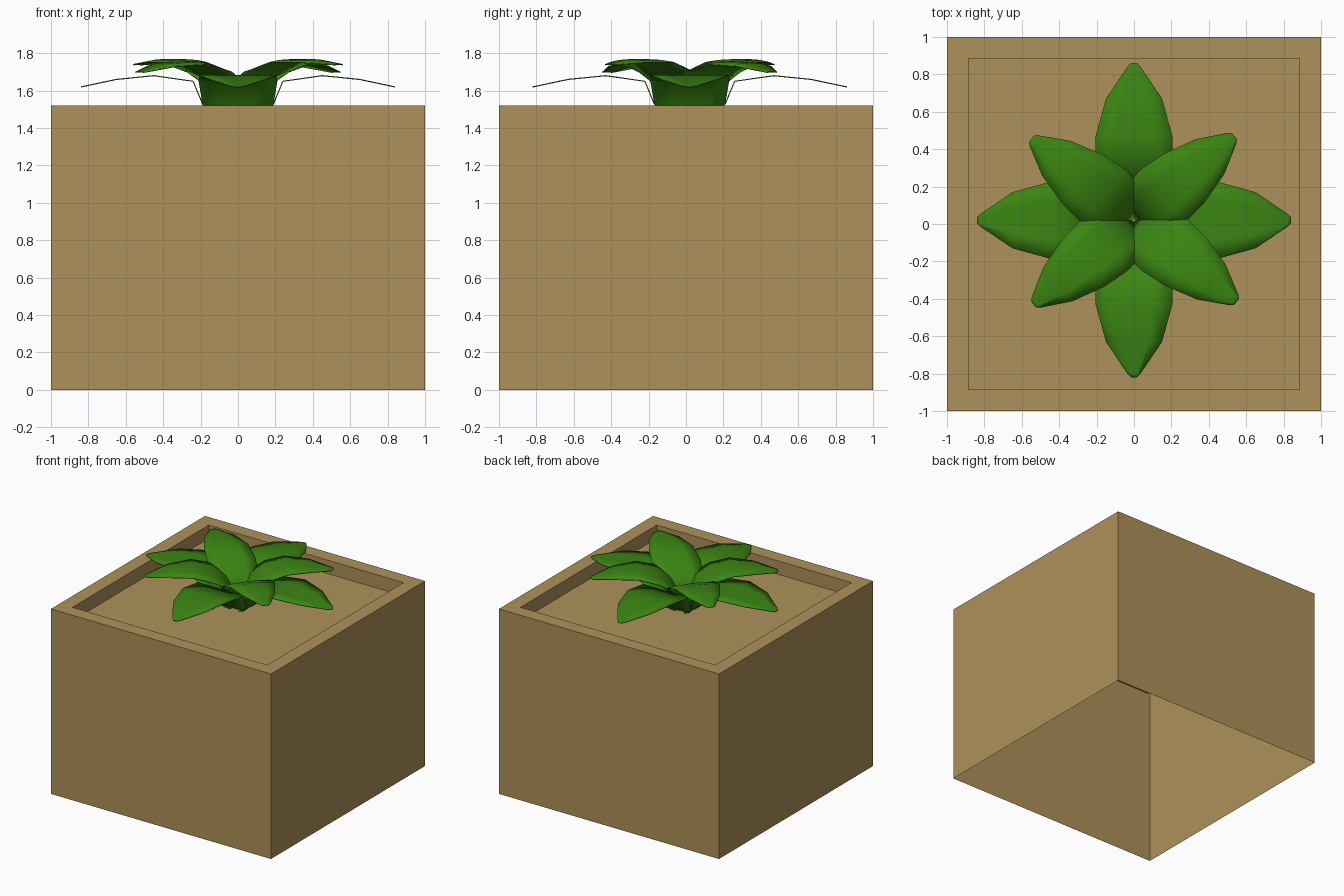
import bpy, bmesh, math
from mathutils import Matrix

if "Cube" in bpy.data.objects:
    bpy.data.objects.remove(bpy.data.objects["Cube"])


def material(name, color):
    m = bpy.data.materials.new(name)
    m.diffuse_color = (*color, 1)
    m.use_nodes = True
    m.node_tree.nodes["Principled BSDF"].inputs["Base Color"].default_value = m.diffuse_color
    return m


BROWN = material("tan wood", (0.423, 0.283, 0.102))
GREEN = material("leaf green", (0.044, 0.235, 0.006))


def finish(bm, name, mat):
    bmesh.ops.recalc_face_normals(bm, faces=bm.faces)
    me = bpy.data.meshes.new(name)
    bm.to_mesh(me)
    bm.free()
    me.materials.append(mat)
    ob = bpy.data.objects.new(name, me)
    bpy.context.collection.objects.link(ob)
    return ob


# Planter box: open underneath, with a rim and a sunken top
H, RIM, FLOOR = 1.52, 0.115, 1.41
bm = bmesh.new()
rings = []
for half, z in ((1, 0), (1, H), (1 - RIM, H), (1 - RIM, FLOOR)):
    rings.append([bm.verts.new((sx * half, sy * half, z))
                  for sx, sy in ((-1, -1), (1, -1), (1, 1), (-1, 1))])
for a, b in zip(rings, rings[1:]):
    for i in range(4):
        j = (i + 1) % 4
        bm.faces.new((a[i], a[j], b[j], b[i]))
bm.faces.new(rings[-1])
finish(bm, "planter_box", BROWN)


# Leaf: a thin arched blade from stations (distance out, height, half width, crown)
def leaf(name, stations, angle):
    bm = bmesh.new()
    rows = []
    for r, z, w, crown in stations:
        rows.append([bm.verts.new((r, w * t, z - crown * t * t))
                     for t in (-1, -0.5, 0, 0.5, 1)])
    for a, b in zip(rows, rows[1:]):
        for i in range(4):
            bm.faces.new((a[i], b[i], b[i + 1], a[i + 1]))
    bmesh.ops.transform(bm, verts=bm.verts,
                        matrix=Matrix.Translation((0, 0.02, 0)) @ Matrix.Rotation(math.radians(angle), 4, 'Z'))
    ob = finish(bm, name, GREEN)
    for p in ob.data.polygons:
        p.use_smooth = True
    mod = ob.modifiers.new("thickness", 'SOLIDIFY')
    mod.thickness = 0.006
    mod.offset = 0


# Four low leaves that arch outward
LOW = [(0.04, 1.41, 0.06, 0), (0.13, 1.47, 0.14, 0), (0.19, 1.53, 0.19, 0),
       (0.24, 1.65, 0.21, 0), (0.45, 1.68, 0.205, 0), (0.65, 1.66, 0.15, 0),
       (0.82, 1.624, 0.035, 0), (0.84, 1.62, 0.015, 0)]
for i in range(4):
    leaf(f"low_leaf_{i + 1}", LOW, 90 * i)

# Four upper leaves on the diagonals; opposite pairs share a tip height
for i, (angle, tip) in enumerate(((40, 1.70), (141.5, 1.74), (220, 1.70), (321.5, 1.74))):
    lift = (tip - 1.72) * 0.5
    UP = [(0.01, 1.41, 0.05, 0), (0.04, 1.54, 0.12, 0), (0.10, 1.64, 0.17, 0),
          (0.20, 1.71, 0.185, 0.01), (0.35, 1.76 + lift * 0.5, 0.17, 0.015),
          (0.53, 1.755 + lift, 0.12, 0.015), (0.685, tip + 0.003, 0.035, 0.005),
          (0.70, tip, 0.02, 0)]
    leaf(f"upper_leaf_{i + 1}", UP, angle)
